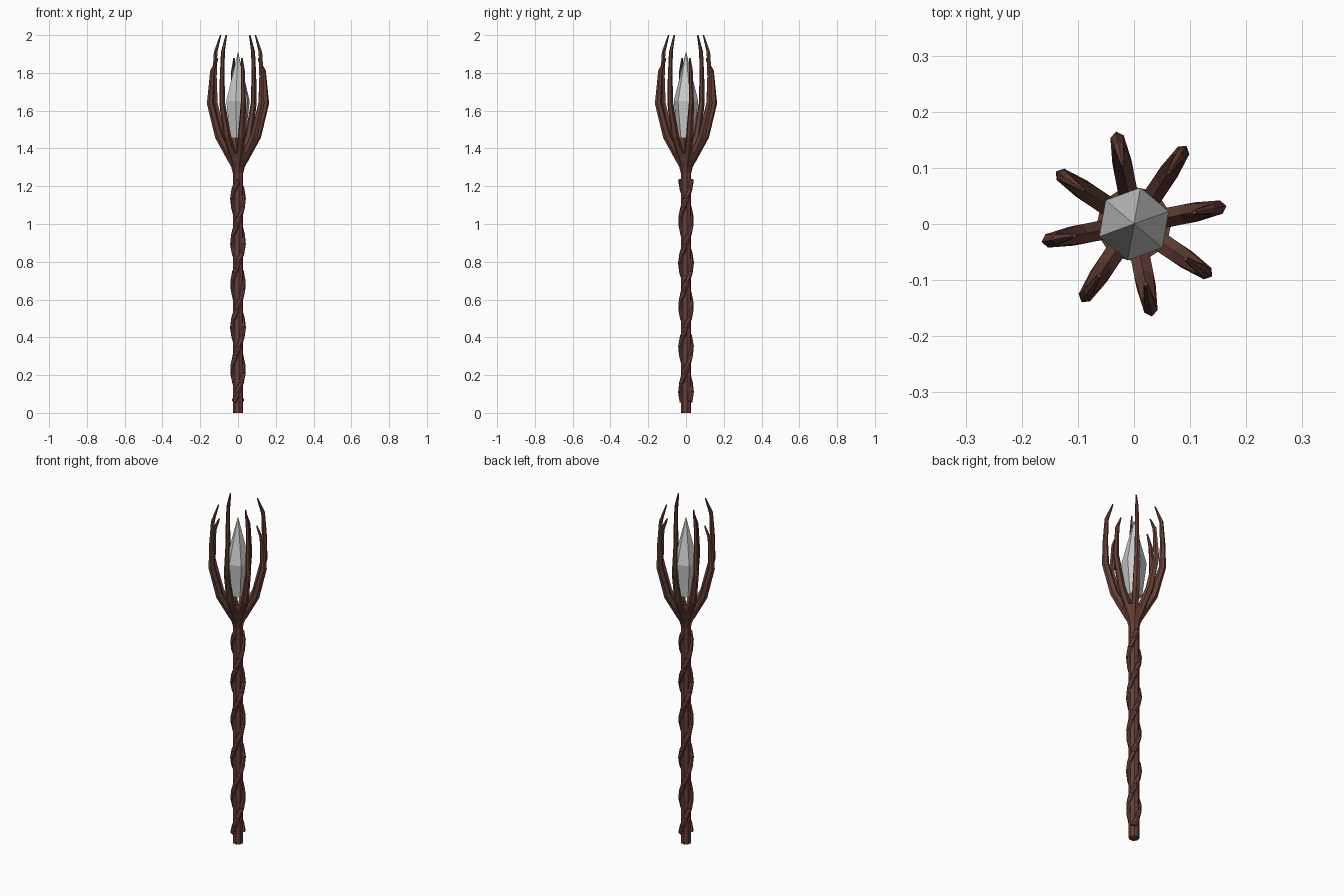
import bpy, bmesh, math
from mathutils import Vector

if "Cube" in bpy.data.objects:
    bpy.data.objects.remove(bpy.data.objects["Cube"])

wood = bpy.data.materials.new("dark_wood")
wood.diffuse_color = (0.13, 0.05, 0.036, 1)
wood.use_nodes = True
wood.node_tree.nodes["Principled BSDF"].inputs["Base Color"].default_value = wood.diffuse_color


def finish(bm, name, mat=None):
    bmesh.ops.recalc_face_normals(bm, faces=bm.faces)
    me = bpy.data.meshes.new(name)
    bm.to_mesh(me)
    bm.free()
    ob = bpy.data.objects.new(name, me)
    bpy.context.collection.objects.link(ob)
    if mat:
        me.materials.append(mat)
    return ob


def skin(bm, rings):
    """Bridge rings of points; cap both ends."""
    loops = [[bm.verts.new(p) for p in r] for r in rings]
    n = len(loops[0])
    for a, b in zip(loops, loops[1:]):
        for i in range(n):
            j = (i + 1) % n
            bm.faces.new((a[i], a[j], b[j], b[i]))
    bm.faces.new(loops[0][::-1])
    bm.faces.new(loops[-1])


def lathe(name, profile, sides, start, mat=None):
    bm = bmesh.new()
    ang = [math.radians(start) + math.tau * i / sides for i in range(sides)]
    skin(bm, [[(r * math.cos(a), r * math.sin(a), z) for a in ang] for r, z in profile])
    return finish(bm, name, mat)


def sweep(name, path, sizes, sides, mat):
    """Sweep a polygon along a path; sizes = (sideways, outward) half widths."""
    bm = bmesh.new()
    rings = []
    for k, p in enumerate(path):
        t = (path[min(k + 1, len(path) - 1)] - path[max(k - 1, 0)]).normalized()
        out = Vector((p.x, p.y, 0))
        out = (out - t * out.dot(t)).normalized()
        side = t.cross(out)
        w, h = sizes[k]
        rings.append([p + side * w * math.cos(a) + out * h * math.sin(a)
                      for a in (math.tau * (i + 0.5) / sides for i in range(sides))])
    skin(bm, rings)
    return finish(bm, name, mat)


# Shaft with flared collar
lathe("shaft", [(0.028, 0), (0.028, 1.27), (0.036, 1.30), (0.056, 1.34), (0.07, 1.375)],
      8, 11, wood)

# Vines twisting around the shaft
Z0, Z1, PITCH, STEPS = 0.06, 1.235, 0.45, 24
for v in range(2):
    pts = []
    for k in range(STEPS + 1):
        z = Z0 + (Z1 - Z0) * k / STEPS
        a = math.tau * (z - Z0) / PITCH + math.pi * v + math.radians(45)
        pts.append(Vector((0.028 * math.cos(a), 0.028 * math.sin(a), z)))
    sweep(f"vine_{v + 1}", pts, [(0.015, 0.014)] * len(pts), 6, wood)

# Claw prongs: (radius, height, half width, half depth), alternately short and long
base = [(0.028, 1.335, 0.020, 0.024), (0.103, 1.465, 0.020, 0.022), (0.149, 1.64, 0.014, 0.019)]
short = base + [(0.138, 1.81, 0.010, 0.012), (0.109, 1.878, 0.004, 0.004)]
long = base + [(0.150, 1.78, 0.012, 0.014), (0.143, 1.91, 0.010, 0.011), (0.111, 2.0, 0.004, 0.004)]
for i in range(8):
    a = math.radians(11 + 45 * i)
    prof = long if i % 2 else short
    pts = [Vector((r * math.cos(a), r * math.sin(a), z)) for r, z, _, _ in prof]
    sweep(f"prong_{i + 1}", pts, [(w, h) for _, _, w, h in prof], 6, wood)

# Six-sided crystal held between the prongs
lathe("crystal", [(0.042, 1.455), (0.066, 1.65), (0.0008, 1.91)], 6, 20)
